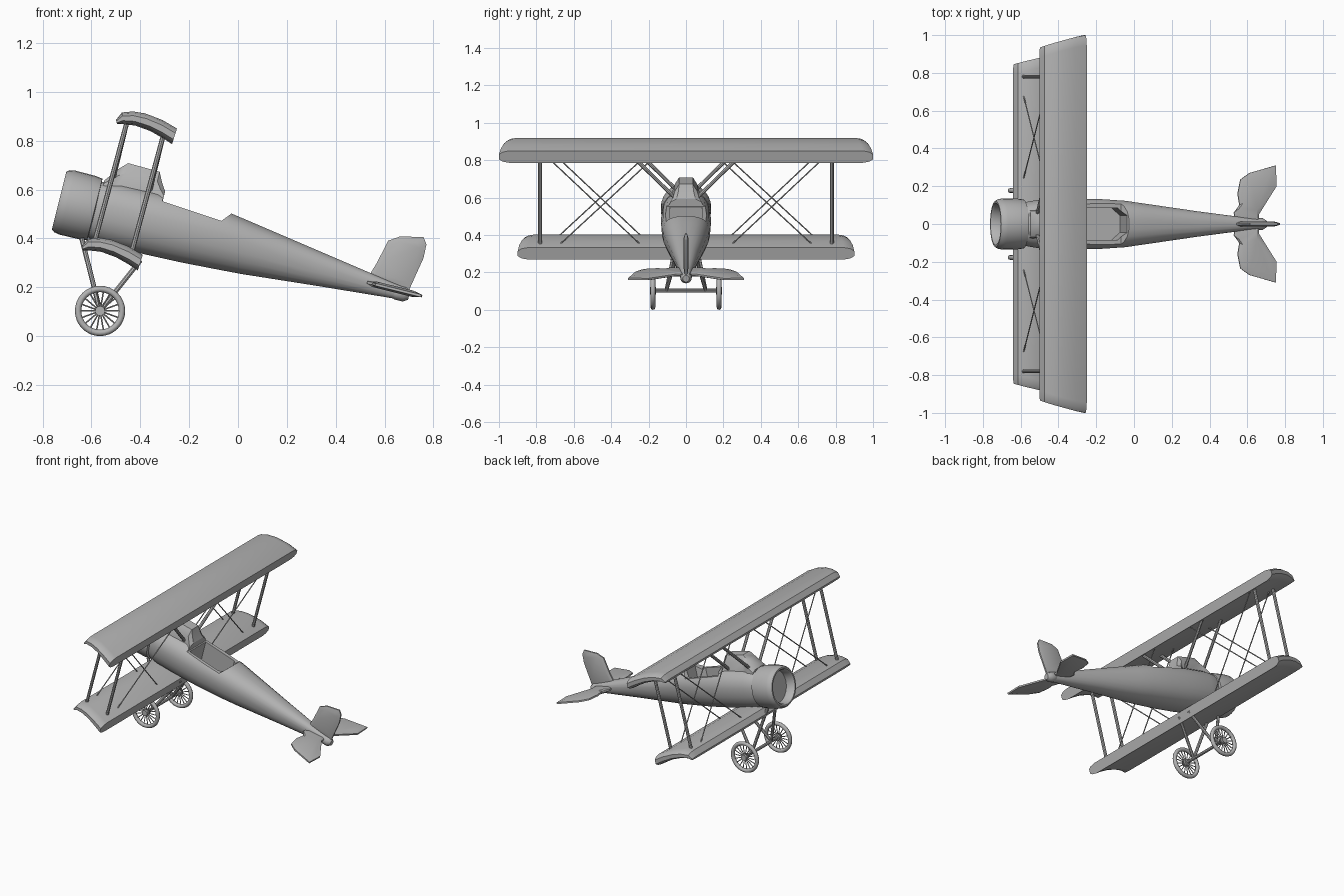
import bpy, bmesh
from math import sin, cos, pi, radians
from mathutils import Matrix, Vector

cube = bpy.data.objects.get("Cube")
if cube:
    bpy.data.objects.remove(cube)

grey = bpy.data.materials.new("plain_grey")
grey.use_nodes = True
grey.diffuse_color = (0.45, 0.45, 0.45, 1)
grey.node_tree.nodes["Principled BSDF"].inputs["Base Color"].default_value = (0.45, 0.45, 0.45, 1)

# The body sits nose up: local x runs back along the body from the cowl face
TILT = Matrix.Translation((-0.7325, 0, 0.555)) @ Matrix.Rotation(radians(14), 4, 'Y')


def make(name, bm, matrix=None, angle=30):
    if matrix:
        bm.transform(matrix)
    bmesh.ops.recalc_face_normals(bm, faces=bm.faces)
    mesh = bpy.data.meshes.new(name)
    bm.to_mesh(mesh)
    bm.free()
    mesh.materials.append(grey)
    ob = bpy.data.objects.new(name, mesh)
    bpy.context.collection.objects.link(ob)
    smooth(ob, angle)
    return ob


def smooth(ob, angle=30):
    bpy.ops.object.select_all(action='DESELECT')
    ob.select_set(True)
    bpy.context.view_layer.objects.active = ob
    bpy.ops.object.shade_smooth_by_angle(angle=radians(angle))


def loft(name, rings, matrix=None, angle=30):
    bm = bmesh.new()
    vs = [[bm.verts.new(p) for p in ring] for ring in rings]
    n = len(vs[0])
    for a, b in zip(vs, vs[1:]):
        for i in range(n):
            j = (i + 1) % n
            bm.faces.new((a[i], a[j], b[j], b[i]))
    bm.faces.new(vs[0])
    bm.faces.new(vs[-1])
    return make(name, bm, matrix, angle)


def add_rod(bm, a, b, r, sides=8):
    a, b = Vector(a), Vector(b)
    m = Matrix.Translation((a + b) / 2) @ (b - a).to_track_quat('Z', 'Y').to_matrix().to_4x4()
    bmesh.ops.create_cone(bm, cap_ends=True, segments=sides, radius1=r, radius2=r,
                          depth=(b - a).length, matrix=m)


def rod(name, a, b, r, sides=8):
    bm = bmesh.new()
    add_rod(bm, a, b, r, sides)
    return make(name, bm)


def cut(target, outline, lo, hi, axis):
    # Prism cutter, extruded along y or z, in the tilted frame
    if axis == 'y':
        rings = [[(u, t, w) for u, w in outline] for t in (lo, hi)]
    else:
        rings = [[(u, v, t) for u, v in outline] for t in (lo, hi)]
    cutter = loft("cutter", rings, TILT)
    cutter.hide_render = True
    mod = target.modifiers.new("cut", 'BOOLEAN')
    mod.operation, mod.solver, mod.object = 'DIFFERENCE', 'EXACT', cutter
    bpy.context.view_layer.objects.active = target
    bpy.ops.object.modifier_apply(modifier=mod.name)
    bpy.data.objects.remove(cutter)


# Fuselage: squarish round sections (u, half width, top, bottom)
def section(u, hw, top, bot, n=20):
    ring = []
    for i in range(n):
        a = 2 * pi * (i + 0.5) / n
        c, s = cos(a), sin(a)
        y = hw * abs(c) ** 0.78 * (1 if c > 0 else -1)
        z = abs(s) ** 0.78 * (1 if s > 0 else -1)
        if z < 0:
            y *= 1 + 0.15 * z
        ring.append((u, y, (top + bot) / 2 + z * (top - bot) / 2))
    return ring


stations = [(0.10, 0.10, 0.10, -0.10), (0.16, 0.118, 0.12, -0.122), (0.22, 0.128, 0.13, -0.13),
            (0.40, 0.135, 0.132, -0.13), (0.55, 0.134, 0.13, -0.126), (0.70, 0.124, 0.12, -0.118),
            (0.80, 0.11, 0.104, -0.112), (1.10, 0.068, 0.055, -0.085), (1.40, 0.03, 0.006, -0.06),
            (1.47, 0.026, -0.004, -0.056)]
fuselage = loft("fuselage", [section(*s) for s in stations], TILT)

# Cockpit: stepped deck, then the open well
cut(fuselage, [(0.41, 0.3), (0.41, 0.1), (0.665, 0.08), (0.70, 0.122), (0.72, 0.3)], -0.2, 0.2, 'y')
cut(fuselage, [(0.42, -0.085), (0.645, -0.085), (0.69, -0.045), (0.69, 0.045),
               (0.645, 0.085), (0.42, 0.085)], -0.05, 0.3, 'z')
smooth(fuselage)


# Engine cowl with a recessed disc, and the round tail end
def lathe(name, profile, centre=0, n=28):
    loft(name, [[(u, r * cos(2 * pi * i / n), centre + r * sin(2 * pi * i / n)) for i in range(n)]
                for u, r in profile], TILT, 40)


lathe("engine_cowl", [(0.06, 0.103), (0.01, 0.104), (0.0, 0.112), (0.0, 0.122), (0.012, 0.131),
                      (0.035, 0.135), (0.12, 0.134), (0.15, 0.13), (0.155, 0.10)])
lathe("tail_knob", [(1.40, 0.02), (1.43, 0.031), (1.465, 0.031), (1.485, 0.018)], -0.03, 12)

# Raised deck in front of the cockpit
hump = [(0.16, 0.07, 0.125), (0.204, 0.068, 0.184), (0.237, 0.062, 0.217),
        (0.371, 0.06, 0.214), (0.392, 0.07, 0.172), (0.412, 0.085, 0.142)]
loft("front_deck", [[(u, -h * 1.15, 0.08), (u, -h, 0.08 + (w - 0.08) * 0.7), (u, -h * 0.6, w),
                     (u, h * 0.6, w), (u, h, 0.08 + (w - 0.08) * 0.7), (u, h * 1.15, 0.08)]
                    for u, h, w in hump], TILT)

# Wings: cambered section with swept, thinned tips
UPPER = [(-0.5, 0.885), (-0.475, 0.916), (-0.43, 0.92), (-0.38, 0.912), (-0.31, 0.885), (-0.25, 0.85)]
LOWER = [(-0.495, 0.868), (-0.47, 0.868), (-0.42, 0.862), (-0.36, 0.84), (-0.31, 0.812), (-0.27, 0.786)]
DROP = Vector((-0.14, 0, -0.517))


def wing(name, span, sweep, shift):
    def ring(side, inset, thick):
        top, bottom = [], []
        for (xa, za), (xb, zb) in zip(UPPER, LOWER):
            y = side * (span - inset - sweep * ((-0.25 - xa) / 0.25) ** 1.3)
            xm, zm = (xa + xb) / 2, (za + zb) / 2
            for pts, x, z in ((top, xa, za), (bottom, xb, zb)):
                pts.append(Vector((x if thick == 1 else xm + (x - xm) * thick, y,
                                   zm + (z - zm) * thick)) + shift)
        return top + bottom[::-1]
    loft(name, [ring(-1, 0, 0.4), ring(-1, 0.02, 0.8), ring(-1, 0.055, 1),
                ring(1, 0.055, 1), ring(1, 0.02, 0.8), ring(1, 0, 0.4)], None, 35)


wing("upper_wing", 1.0, 0.065, Vector((0, 0, 0)))
wing("lower_wing", 0.9, 0.055, DROP)

# Struts and bracing wires, front and rear spar on both sides
for side, label in ((1, "left"), (-1, "right")):
    for spar, x, z in (("front", -0.455, 0.875), ("rear", -0.305, 0.825)):
        def at(y, low=False):
            return Vector((x, side * y, z)) + (DROP if low else Vector())
        tag = label + "_" + spar
        rod(tag + "_wing_strut", at(0.78), at(0.78, True), 0.01)
        rod(tag + "_cabane_strut", at(0.29), (x - 0.055, side * 0.06, z - 0.225), 0.01)
        rod(tag + "_wire_out", at(0.2, True), at(0.75), 0.0035, 6)
        rod(tag + "_wire_in", at(0.72, True), at(0.16), 0.0035, 6)


# Tail surfaces: outline with a thicker middle
def fin(name, outline, flat, w=0):
    mid = sum((Vector(p) for p in outline), Vector((0, 0))) / len(outline)
    rings = []
    for scale, t in ((0.72, -0.013), (1, -0.005), (1, 0.005), (0.72, 0.013)):
        pts = [mid + (Vector(p) - mid) * scale for p in outline]
        rings.append([(p.x, p.y, w + t) if flat else (p.x, t, p.y) for p in pts])
    loft(name, rings, TILT, 25)


fin("rudder", [(1.30, -0.01), (1.325, 0.07), (1.347, 0.166), (1.39, 0.195), (1.484, 0.216),
               (1.503, 0.19), (1.505, 0.133), (1.478, -0.015)], False)
for side, label in ((1, "left"), (-1, "right")):
    fin(label + "_tailplane", [(u, side * y) for u, y in (
        (1.31, 0.0), (1.305, 0.06), (1.335, 0.10), (1.325, 0.16), (1.34, 0.235), (1.39, 0.27),
        (1.533, 0.31), (1.537, 0.2), (1.44, 0.05), (1.44, 0.0))], True, -0.02)

# Landing gear: spoked wheels, axle and slanted legs
HUB = Vector((-0.565, 0, 0.103))
for side, label in ((1, "left"), (-1, "right")):
    centre = HUB + Vector((0, side * 0.177, 0))
    bpy.ops.mesh.primitive_torus_add(location=centre, rotation=(pi / 2, 0, 0), major_radius=0.09,
                                     minor_radius=0.013, major_segments=32, minor_segments=8)
    tyre = bpy.context.object
    tyre.name = label + "_tyre"
    tyre.data.materials.append(grey)
    smooth(tyre, 60)
    bm = bmesh.new()
    add_rod(bm, centre - Vector((0, 0.016, 0)), centre + Vector((0, 0.016, 0)), 0.02, 12)
    for i in range(18):
        a = 2 * pi * i / 18
        add_rod(bm, centre, centre + Vector((cos(a), 0, sin(a))) * 0.085, 0.003, 6)
    make(label + "_spokes", bm)
    foot = HUB + Vector((0, side * 0.105, 0))
    rod(label + "_front_leg", foot, (-0.64, side * 0.045, 0.40), 0.01)
    rod(label + "_rear_leg", foot, (-0.40, side * 0.045, 0.31), 0.01)
rod("axle", HUB - Vector((0, 0.177, 0)), HUB + Vector((0, 0.177, 0)), 0.01)
